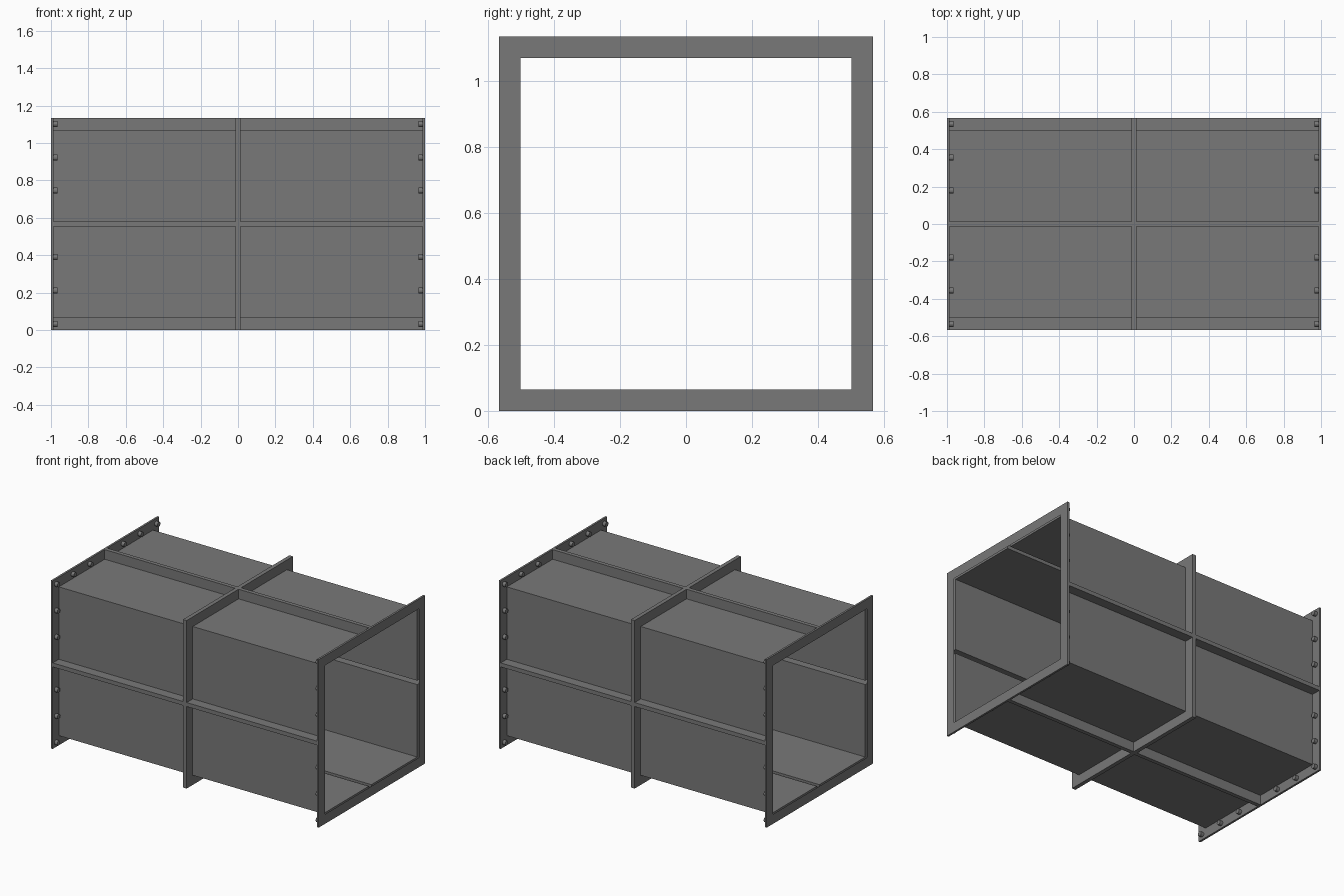
import bpy
import bmesh
import math
from mathutils import Matrix, Vector

cube = bpy.data.objects.get("Cube")
if cube:
    bpy.data.objects.remove(cube)

OUT = 0.567         # half size of flanges, ring and ribs
IN = 0.502          # half size of the duct walls
R = 0.0135          # half width of ring and ribs, thickness of flanges
END = 1.0
FLANGE = END - R

steel = bpy.data.materials.new("dark grey steel")
steel.use_nodes = True
grey = (0.19, 0.19, 0.19, 1)
steel.diffuse_color = grey
steel.node_tree.nodes["Principled BSDF"].inputs["Base Color"].default_value = grey


def finish(name, bm):
    """Turn one octant into an object mirrored on all three axes."""
    mesh = bpy.data.meshes.new(name)
    bm.to_mesh(mesh)
    bm.free()
    mesh.materials.append(steel)
    obj = bpy.data.objects.new(name, mesh)
    bpy.context.collection.objects.link(obj)
    obj.location.z = OUT
    mirror = obj.modifiers.new("mirror", 'MIRROR')
    mirror.use_axis = (True, True, True)
    mirror.merge_threshold = 0.0005
    return obj


def quad(bm, normal, *points):
    """Add a face that looks along the given direction."""
    face = bm.faces.new([bm.verts.new(p) for p in points])
    face.normal_update()
    if face.normal.dot(Vector(normal)) < 0:
        face.normal_flip()


def both_sides(bm, normal, *points):
    """Add a face on the top and its twin on the side wall."""
    quad(bm, normal, *points)
    quad(bm, (normal[0], normal[2], normal[1]), *[(x, z, y) for x, y, z in points])


def strip(bm, x0, x1, y0, y1, z):
    both_sides(bm, (0, 0, 1), (x0, y0, z), (x1, y0, z), (x1, y1, z), (x0, y1, z))


def collar(bm, x, direction):
    """Flat border between the duct wall and the outer rim, mitred at the corner."""
    start = R if abs(x) < END else 0
    both_sides(bm, (direction, 0, 0),
               (x, start, IN), (x, start, OUT), (x, OUT, OUT), (x, IN, IN))


# Sheet walls of the duct
bm = bmesh.new()
strip(bm, R, FLANGE, R, IN, IN)
finish("duct_walls", bm)

# Lengthwise ribs, open towards the inside
bm = bmesh.new()
strip(bm, R, FLANGE, 0, R, OUT)
both_sides(bm, (0, 1, 0), (R, R, IN), (FLANGE, R, IN), (FLANGE, R, OUT), (R, R, OUT))
finish("lengthwise_ribs", bm)

# Ring around the middle
bm = bmesh.new()
strip(bm, 0, R, 0, OUT, OUT)
collar(bm, R, 1)
finish("middle_ring", bm)

# Flanges at both ends
bm = bmesh.new()
strip(bm, FLANGE, END, 0, OUT, OUT)
collar(bm, FLANGE, -1)
collar(bm, END, 1)
finish("end_flanges", bm)

# Bolt heads on the inner faces of the flanges
bm = bmesh.new()
step = 0.178
length = 0.022
spots = {(3 * step, i * step) for i in (1, 2, 3)}
spots |= {(z, y) for y, z in spots}
for y, z in sorted(spots):
    place = Matrix.Translation((FLANGE - length / 2, y, z)) @ Matrix.Rotation(math.pi / 2, 4, 'Y')
    bmesh.ops.create_cone(bm, cap_ends=True, segments=12, radius1=0.016,
                          radius2=0.016, depth=length, matrix=place)
finish("flange_bolts", bm)
